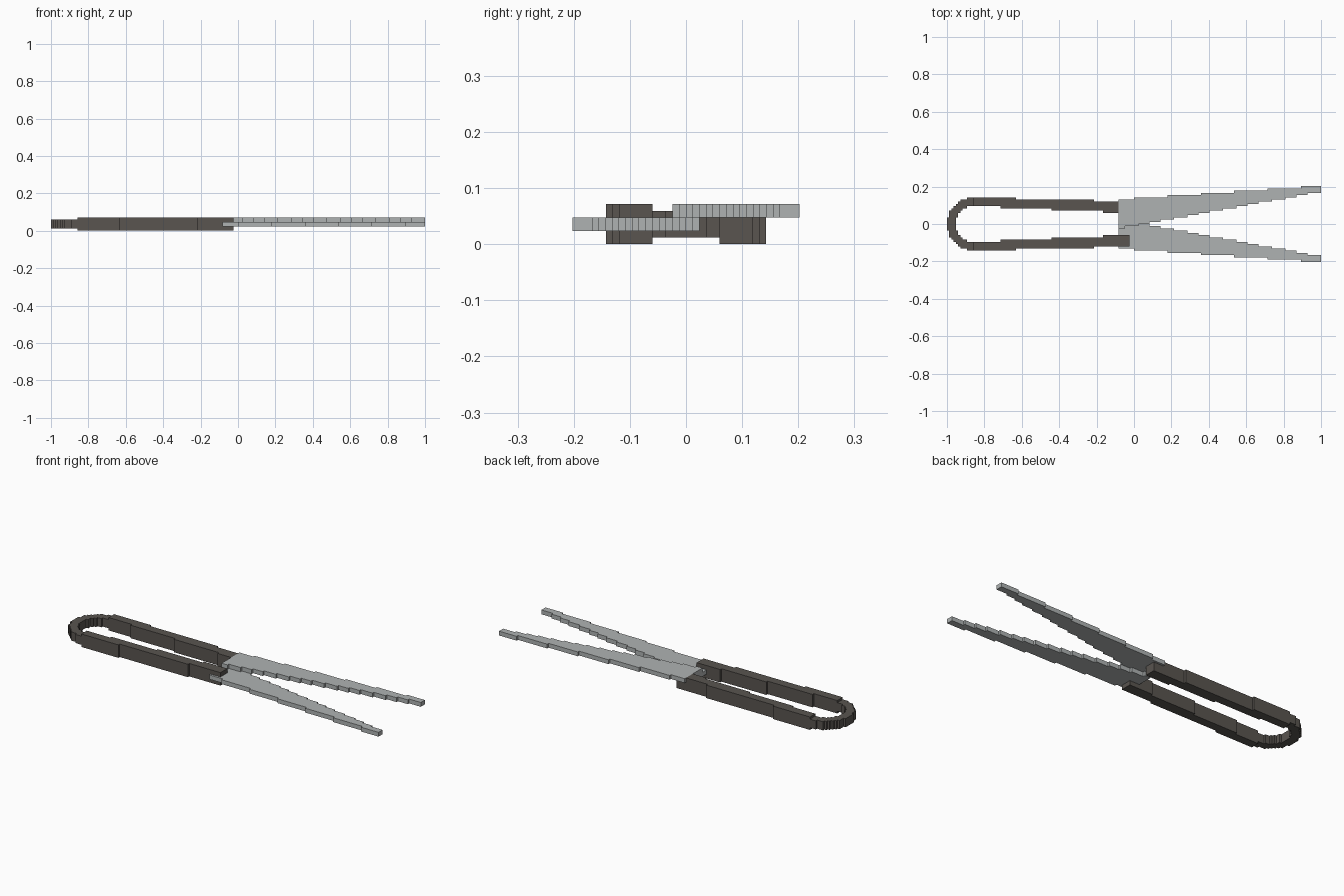
import bpy, bmesh

if "Cube" in bpy.data.objects:
    bpy.data.objects.remove(bpy.data.objects["Cube"])

U = 2 / 168          # one grid cell; all sizes below are in cells


def material(name, rgb):
    m = bpy.data.materials.new(name)
    m.diffuse_color = (*rgb, 1)
    m.use_nodes = True
    m.node_tree.nodes["Principled BSDF"].inputs["Base Color"].default_value = m.diffuse_color
    return m


DARK = material("dark iron", (0.10, 0.09, 0.08))
STEEL = material("pale steel", (0.43, 0.45, 0.45))


def stair(steps, end):
    """Stepped edge: each (x, y) holds its y until the next x."""
    pts = []
    for (x, y), nx in zip(steps, [s[0] for s in steps[1:]] + [end]):
        if pts and pts[-1][1] == y:
            pts[-1] = (nx, y)
        else:
            pts += [(x, y), (nx, y)]
    return pts


def mirror(pts):
    return [(x, -y) for x, y in pts]


def plate(name, outline, z0, z1, mat):
    """Extrude a flat outline from z0 to z1."""
    bm = bmesh.new()
    face = bm.faces.new([bm.verts.new((x * U, y * U, z0 * U)) for x, y in outline])
    ext = bmesh.ops.extrude_face_region(bm, geom=[face])
    top = [v for v in ext["geom"] if isinstance(v, bmesh.types.BMVert)]
    bmesh.ops.translate(bm, verts=top, vec=(0, 0, (z1 - z0) * U))
    bmesh.ops.recalc_face_normals(bm, faces=bm.faces)
    me = bpy.data.meshes.new(name)
    bm.to_mesh(me)
    bm.free()
    me.materials.append(mat)
    ob = bpy.data.objects.new(name, me)
    bpy.context.collection.objects.link(ob)
    return ob


# Spring bow: half ring stepped on the grid
def ring_edge(radius):
    steps = []
    for c in reversed(range(radius)):
        h = sum((j + .5) ** 2 + (c + .5) ** 2 < radius ** 2 for j in range(radius))
        steps.append((-72 - c - 1, h))
    return stair(steps, -72)


outer, inner = ring_edge(12), ring_edge(8)
plate("spring_bow", outer + inner[::-1] + mirror(inner) + mirror(outer)[::-1], 1, 5, DARK)


# Handles: gently tapering stepped bars
def handle(end):
    out = stair([(-72, 12), (-53, 11), (-18, 10)], end)
    inn = stair([(-72, 8), (-60, 7), (-37, 6), (-14, 5)], end)
    return out + inn[::-1]


plate("front_handle", mirror(handle(-2)), 0, 6, DARK)
plate("back_handle", handle(-7), 0, 6, DARK)
plate("back_handle_tang", [(-7, 5), (-2, 5), (-2, 10), (-7, 10)], 0, 4, DARK)

# Blades: mirrored stepped wedges, one lying over the other
back_edge = stair([(-7, 11)] + [(15 * k, 12 + k) for k in range(6)], 84)
cut_edge = stair([(-7, -2)] + [(round(-4 + 5.5 * k), k - 1) for k in range(16)], 84)
blade = back_edge + cut_edge[::-1]
plate("upper_blade", blade, 4, 6, STEEL)
plate("lower_blade", mirror(blade), 2, 4, STEEL)
